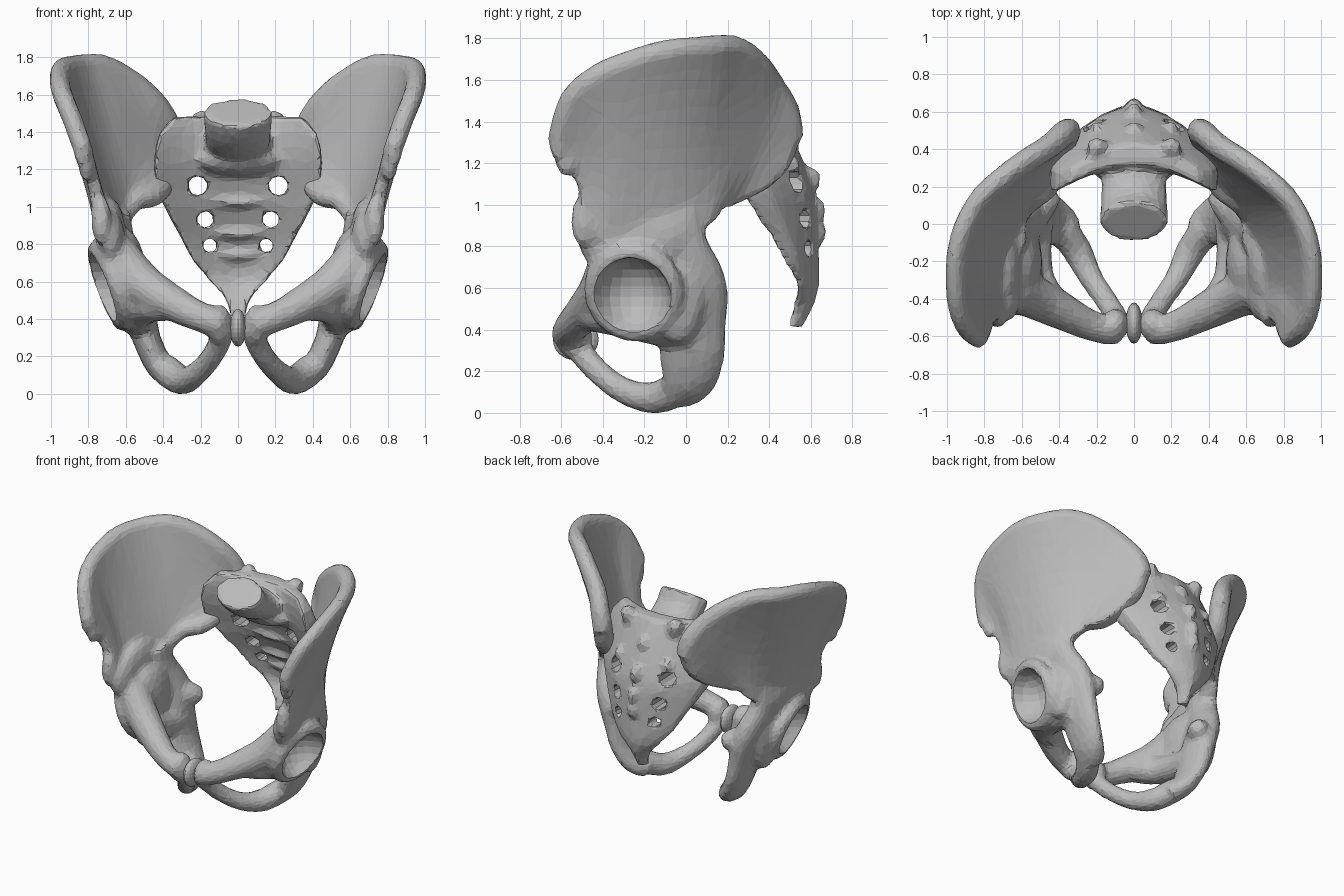
import bpy, bmesh, math
from mathutils import Vector, Matrix

if "Cube" in bpy.data.objects:
    bpy.data.objects.remove(bpy.data.objects["Cube"], do_unlink=True)

bone = bpy.data.materials.new("bone_grey")
bone.use_nodes = True
bone.diffuse_color = (0.5, 0.5, 0.5, 1)
bone.node_tree.nodes["Principled BSDF"].inputs["Base Color"].default_value = (0.5, 0.5, 0.5, 1)


def smooth_path(points, steps=3):
    """Catmull-Rom curve through points of any dimension."""
    p = [Vector(q) for q in points]
    out = []
    for i in range(len(p) - 1):
        a, b, c, d = p[max(i - 1, 0)], p[i], p[i + 1], p[min(i + 2, len(p) - 1)]
        for k in range(steps):
            t = k / steps
            out.append((b * 2 + (c - a) * t + (a * 2 - b * 5 + c * 4 - d) * t * t
                        + (b * 3 - a - c * 3 + d) * t ** 3) * 0.5)
    return out + [p[-1]]


def loft(bm, rings):
    """Closed skin over a row of rings."""
    rows = [[bm.verts.new(p) for p in ring] for ring in rings]
    n = len(rows[0])
    for r, s in zip(rows, rows[1:]):
        for j in range(n):
            bm.faces.new((r[j], r[(j + 1) % n], s[(j + 1) % n], s[j]))
    bm.faces.new(rows[0])
    bm.faces.new(rows[-1])


def tube(bm, points, ref=(0, 0, 1), sides=14):
    """Limb through points of x, y, z, radius and optional second radius."""
    path = smooth_path([q if len(q) == 5 else (*q, q[3]) for q in points])
    ref = Vector(ref)
    rings = []
    for i, q in enumerate(path):
        tangent = (path[min(i + 1, len(path) - 1)] - path[max(i - 1, 0)]).to_3d().normalized()
        u = tangent.cross(ref).normalized()
        v = tangent.cross(u)
        angles = [math.tau * k / sides for k in range(sides)]
        rings.append([q.to_3d() + u * q[3] * math.cos(a) + v * q[4] * math.sin(a) for a in angles])
    loft(bm, rings)


def blob(bm, centre, radii):
    m = Matrix.Translation(centre) @ Matrix.Diagonal((*radii, 1))
    bmesh.ops.create_uvsphere(bm, u_segments=20, v_segments=12, radius=1, matrix=m)


def make(name, bm):
    bmesh.ops.recalc_face_normals(bm, faces=bm.faces)
    mesh = bpy.data.meshes.new(name)
    bm.to_mesh(mesh)
    bm.free()
    obj = bpy.data.objects.new(name, mesh)
    bpy.context.collection.objects.link(obj)
    return obj


def fuse(obj, cutter, mirror=False):
    """Weld the parts into one bone, carve it, soften it and facet it."""
    remesh = obj.modifiers.new("weld", 'REMESH')
    remesh.mode = 'VOXEL'
    remesh.voxel_size = 0.02
    cutter.hide_render = True
    cut = obj.modifiers.new("carve", 'BOOLEAN')
    cut.operation = 'DIFFERENCE'
    cut.object = cutter
    soft = obj.modifiers.new("soften", 'SMOOTH')
    soft.factor = 0.5
    soft.iterations = 6
    obj.modifiers.new("facet", 'DECIMATE').ratio = 0.14
    if mirror:
        obj.modifiers.new("mirror", 'MIRROR')
    bpy.context.view_layer.update()
    graph = bpy.context.evaluated_depsgraph_get()
    mesh = bpy.data.meshes.new_from_object(obj.evaluated_get(graph))
    obj.modifiers.clear()
    obj.data = mesh
    mesh.materials.clear()
    mesh.materials.append(bone)
    bpy.data.objects.remove(cutter, do_unlink=True)
    return obj


# Iliac wing: a curved blade between the lower edge, a middle line and the crest
lower = [(.73, -.50, .92), (.71, -.44, .85), (.69, -.35, .82), (.68, -.25, .82), (.66, -.12, .82),
         (.64, -.02, .84), (.61, .07, .91), (.55, .13, 1.0), (.46, .21, 1.03), (.4, .34, 1.09), (.36, .45, 1.2)]
middle = [(.77, -.53, 1.13), (.79, -.45, 1.2), (.82, -.35, 1.24), (.81, -.21, 1.28), (.77, -.06, 1.3),
          (.7, .07, 1.3), (.62, .17, 1.3), (.54, .26, 1.3), (.47, .34, 1.3), (.41, .42, 1.29), (.37, .48, 1.29)]
crest = [(.83, -.62, 1.32), (.9, -.565, 1.51), (.947, -.44, 1.63), (.958, -.25, 1.71), (.935, -.08, 1.755),
         (.855, .1, 1.77), (.73, .23, 1.77), (.59, .335, 1.7), (.45, .42, 1.58), (.37, .49, 1.45), (.34, .5, 1.33)]
hip = bmesh.new()
columns = list(zip(smooth_path(lower), smooth_path(middle), smooth_path(crest)))
levels = [k / 10 for k in range(11)]


def blade(i, t):
    a, b, c = columns[max(0, min(i, len(columns) - 1))]
    return a * (2 * t - 1) * (t - 1) + b * 4 * t * (1 - t) + c * t * (2 * t - 1)


rings = []
for i in range(len(columns)):
    inner, outer = [], []
    for t in levels:
        along = blade(i + 1, t) - blade(i - 1, t)
        normal = along.cross(blade(i, t + .05) - blade(i, t - .05)).normalized()
        half = .035 + .08 * (t - .5) ** 2 + .025 * (i / len(columns)) ** 3
        inner.append(blade(i, t) + normal * half)
        outer.append(blade(i, t) - normal * half)
    rings.append(inner + outer[::-1])
loft(hip, rings)
tube(hip, [(*p, .048 + .017 * (k / 10) ** 2) for k, p in enumerate(crest)])
blob(hip, (.83, -.61, 1.3), (.05, .05, .08))
blob(hip, (.81, -.575, 1.23), (.045, .055, .09))
# Thick rear edge above the notch, and the lower front spur
tube(hip, [(.63, .03, .93, .05), (.55, .12, 1.04, .055), (.46, .2, 1.065, .062), (.4, .34, 1.13, .065),
           (.37, .45, 1.24, .07), (.35, .49, 1.38, .065)])
blob(hip, (.73, -.49, .93), (.055, .065, .13))
blob(hip, (.68, -.37, .84), (.075, .15, .15))

# Socket body, the bulk above and behind it, and its raised rim
blob(hip, (.61, -.21, .63), (.12, .25, .26))
blob(hip, (.68, -.2, .88), (.075, .25, .17))
blob(hip, (.63, -.04, .62), (.08, .14, .28))
facing = Vector((.92, -.16, -.34)).normalized()
rim_centre = Vector((.68, -.25, .59))
side = facing.cross((0, 0, 1)).normalized()
rise = side.cross(facing)
rim = []
for k in range(26):
    a = math.tau * k / 24
    rim.append((*(rim_centre + side * .195 * math.cos(a) + rise * .205 * math.sin(a)), .05))
tube(hip, rim, ref=facing)

# Ischium column, spine and lower branch
tube(hip, [(.65, -.06, .97, .075, .13), (.63, -.02, .8, .085, .13), (.57, .05, .62, .095, .15),
           (.52, .035, .43, .085, .16), (.485, .03, .29, .075, .16), (.42, .01, .16, .075, .135),
           (.35, -.05, .1, .075, .1)], ref=(0, 1, 0))
tube(hip, [(.54, .07, .58, .1), (.47, .13, .575, .08), (.42, .175, .57, .045)])
tube(hip, [(.39, -.02, .14, .085), (.305, -.14, .08, .08), (.235, -.28, .105, .065),
           (.155, -.4, .185, .06), (.1, -.49, .28, .062), (.08, -.55, .36, .068)])
# Upper pubic branch, its joint end and the bridge beneath the socket
tube(hip, [(.66, -.34, .76, .12), (.52, -.4, .6, .115), (.38, -.47, .51, .1),
           (.25, -.535, .44, .085), (.15, -.565, .4, .08), (.09, -.565, .38, .08)])
blob(hip, (.1, -.54, .375), (.072, .09, .11))
tube(hip, [(.36, -.46, .48, .085), (.46, -.41, .49, .1), (.52, -.29, .46, .095),
           (.54, -.14, .43, .1), (.53, .02, .41, .1)])

socket = bmesh.new()
blob(socket, rim_centre + facing * .07, (.19, .19, .19))
hip_bones = fuse(make("hip_bones", hip), make("socket_cutter", socket), mirror=True)

# Sacrum and tailbone: rows of height, half width, front and back depth
rows = [(1.49, .34, .32, .43), (1.4, .42, .3, .48), (1.25, .45, .32, .55), (1.1, .43, .38, .61),
        (1.0, .39, .42, .63), (.85, .31, .5, .635), (.72, .24, .55, .64), (.62, .16, .57, .64),
        (.54, .085, .54, .62), (.47, .05, .51, .59), (.42, .04, .51, .57)]
sacrum = bmesh.new()
across = [k / 6 for k in range(-6, 7)]
rings = []
for z, width, front, back in smooth_path(rows, 2):
    depth = back - front
    face = [(u * width, front - .31 * width * u * u, z) for u in across]
    rear = [(u * width, back - (depth * .6 + .2 * width) * abs(u) ** 1.7, z) for u in across]
    rings.append(face + rear[::-1])
loft(sacrum, rings)

# Upper vertebral body and the lip beneath it
tube(sacrum, [(0, .36, 1.32, .1, .17), (0, .2, 1.36, .11, .175), (0, .08, 1.43, .12, .18),
              (0, .01, 1.515, .135, .185)], ref=(1, 0, 0), sides=20)
blob(sacrum, (0, .32, 1.26), (.23, .14, .09))
# Cross ridges, spinous knobs and joint knobs
for z, y, w in ((1.04, .4, .14), (.87, .48, .12), (.76, .53, .1)):
    tube(sacrum, [(-w, y, z, .02), (0, y, z - .01, .025), (w, y, z, .02)])
for y, z in ((.5, 1.32), (.6, 1.13), (.625, .98), (.63, .87)):
    blob(sacrum, (0, y, z), (.04, .05, .06))
for s in (-1, 1):
    tube(sacrum, [(s * .18, .38, 1.42, .07), (s * .2, .41, 1.47, .055), (s * .22, .42, 1.51, .04)], ref=(0, 1, 0))
    for x, y, z in ((.2, .53, 1.2), (.18, .56, 1.03), (.15, .58, .87)):
        blob(sacrum, (s * x, y - .02, z), (.035, .04, .05))

# Paired nerve openings
holes = bmesh.new()
for s in (-1, 1):
    for x, z, r in ((.215, 1.12, .05), (.175, .94, .042), (.15, .8, .036)):
        m = Matrix.Translation((s * x, .5, z)) @ Matrix.Rotation(math.pi / 2, 4, 'X')
        bmesh.ops.create_cone(holes, cap_ends=True, segments=10, radius1=r, radius2=r, depth=1, matrix=m)
sacrum_bone = fuse(make("sacrum", sacrum), make("opening_cutter", holes))

# Pubic joint pad
pad = bmesh.new()
blob(pad, (0, -.53, .36), (.045, .11, .1))
joint = make("pubic_joint", pad)
joint.data.materials.append(bone)

# Rest the bones on the ground
ground = min(v.co.z for v in hip_bones.data.vertices)
for part in (hip_bones, sacrum_bone, joint):
    part.data.transform(Matrix.Translation((0, 0, -ground)))
